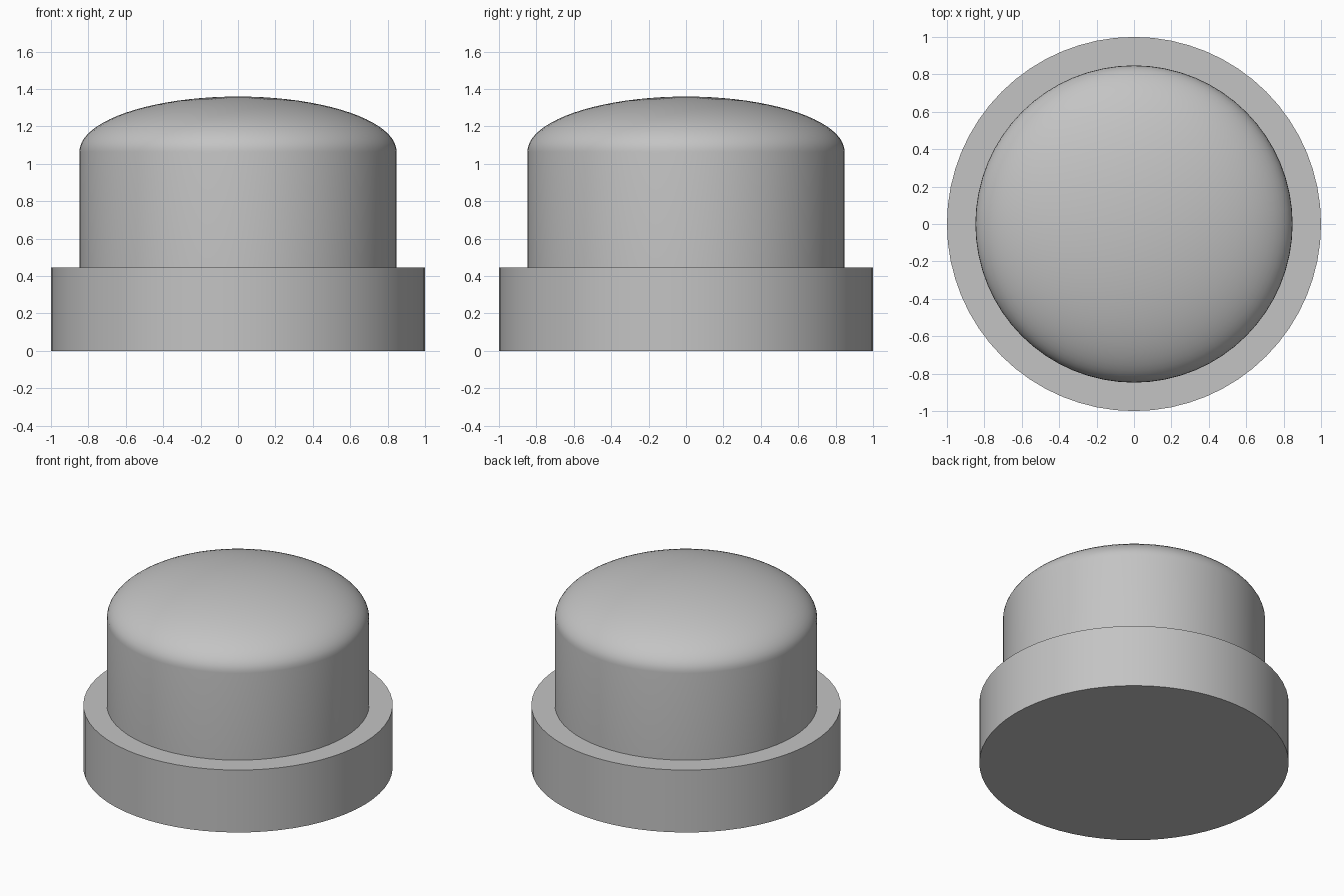
import bpy
import bmesh
import math

cube = bpy.data.objects.get("Cube")
if cube:
    bpy.data.objects.remove(cube, do_unlink=True)

SIDES = 64
BASE_TOP, BODY_TOP, DOME_TOP = 0.445, 1.065, 1.36
BASE_R, BODY_R = 1.0, 0.848

grey = bpy.data.materials.new("plain grey")
grey.use_nodes = True
colour = (0.55, 0.55, 0.55, 1)
grey.diffuse_color = colour
grey.node_tree.nodes["Principled BSDF"].inputs["Base Color"].default_value = colour


def lathe(name, profile):
    """Spin a (radius, height) profile around z into a smooth solid."""
    bm = bmesh.new()
    verts = [bm.verts.new((r, 0, z)) for r, z in profile]
    edges = [bm.edges.new(pair) for pair in zip(verts, verts[1:])]
    bmesh.ops.spin(bm, geom=verts + edges, cent=(0, 0, 0), axis=(0, 0, 1),
                   angle=math.tau, steps=SIDES)
    bmesh.ops.remove_doubles(bm, verts=bm.verts, dist=1e-4)
    bmesh.ops.recalc_face_normals(bm, faces=bm.faces)
    mesh = bpy.data.meshes.new(name)
    bm.to_mesh(mesh)
    bm.free()
    mesh.materials.append(grey)
    obj = bpy.data.objects.new(name, mesh)
    bpy.context.collection.objects.link(obj)
    bpy.ops.object.select_all(action='DESELECT')
    obj.select_set(True)
    bpy.context.view_layer.objects.active = obj
    bpy.ops.object.shade_smooth_by_angle(angle=math.radians(35))
    return obj


# Wide round flange, closed below
flange = [(0, 0), (BASE_R, 0), (BASE_R, BASE_TOP), (BODY_R, BASE_TOP)]

# Straight body under a half-ellipse dome
rings = 20
dome = []
for i in range(rings + 1):
    a = math.pi / 2 * i / rings
    dome.append((BODY_R * math.cos(a), BODY_TOP + (DOME_TOP - BODY_TOP) * math.sin(a)))

# One watertight skin from underside to crown
lathe("domed_button", flange + dome)
